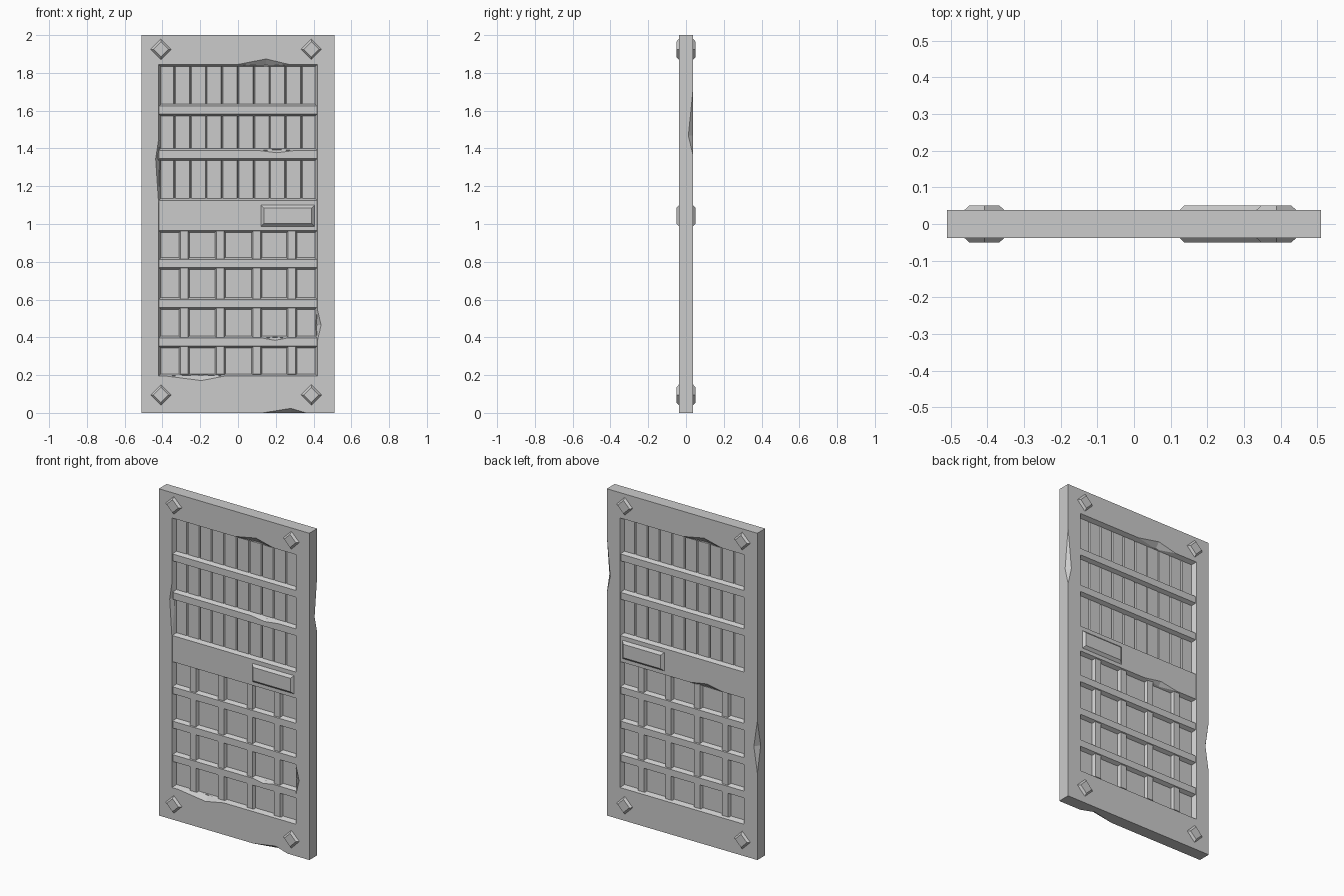
import bpy
import bmesh
from mathutils import Vector

cube = bpy.data.objects.get("Cube")
if cube:
    bpy.data.objects.remove(cube, do_unlink=True)

grey = bpy.data.materials.new("stone_grey")
grey.use_nodes = True
colour = (0.6, 0.6, 0.6, 1)
grey.diffuse_color = colour
grey.node_tree.nodes["Principled BSDF"].inputs["Base Color"].default_value = colour

HALF = 0.038          # half thickness of the frame
W, TOP = 0.51, 2.0    # outer half width and height
IN_X, IN_LO, IN_HI = 0.42, 0.195, 1.845   # opening
CORE = 0.012          # half thickness of the recessed boards


def finish(name, bm):
    bmesh.ops.recalc_face_normals(bm, faces=bm.faces)
    mesh = bpy.data.meshes.new(name)
    bm.to_mesh(mesh)
    bm.free()
    mesh.materials.append(grey)
    obj = bpy.data.objects.new(name, mesh)
    bpy.context.collection.objects.link(obj)
    return obj


def loft(name, rings, closed=False):
    """Join rectangular rings (x0, x1, z0, z1, y) into a solid."""
    bm = bmesh.new()
    loops = [[bm.verts.new(p) for p in
              ((x0, y, z0), (x1, y, z0), (x1, y, z1), (x0, y, z1))]
             for x0, x1, z0, z1, y in rings]
    pairs = list(zip(loops, loops[1:]))
    if closed:
        pairs.append((loops[-1], loops[0]))
    else:
        bm.faces.new(loops[0])
        bm.faces.new(loops[-1])
    for a, b in pairs:
        for i in range(4):
            j = (i + 1) % 4
            bm.faces.new((a[i], a[j], b[j], b[i]))
    return finish(name, bm)


def bar(name, x0, x1, z0, z1, face, base, slope):
    """Two-sided slab whose edges slope outwards from each face to its base."""
    s = slope
    wide = (x0 - s, x1 + s, z0 - s, z1 + s)
    flat = (x0, x1, z0, z1)
    return loft(name, [flat + (-face,), wide + (-base,),
                       wide + (base,), flat + (face,)])


def chip(target, a, b, t, u, v):
    """Knock a wedge out of the edge a-b; u and v reach along its two faces."""
    a, b, u, v = Vector(a), Vector(b), Vector(u), Vector(v)
    p = a.lerp(b, t)
    bm = bmesh.new()
    for q in (a, b, p + u - v * 0.2, p + v - u * 0.2, p - u - v):
        bm.verts.new(q)
    bmesh.ops.convex_hull(bm, input=bm.verts)
    cutter = finish("chip_cutter", bm)
    cutter.hide_render = True
    mod = target.modifiers.new("chip", "BOOLEAN")
    mod.operation = "DIFFERENCE"
    mod.solver = "EXACT"
    mod.object = cutter
    bpy.context.view_layer.objects.active = target
    bpy.ops.object.modifier_apply(modifier=mod.name)
    bpy.data.objects.remove(cutter, do_unlink=True)


# Frame with an opening that narrows towards the middle
outer = (-W, W, 0, TOP)
hole = (-IN_X, IN_X, IN_LO, IN_HI)
lip = 0.012
narrow = (-IN_X + lip, IN_X - lip, IN_LO + lip, IN_HI - lip)
frame = loft("frame", [outer + (-HALF,), outer + (HALF,), hole + (HALF,),
                       narrow + (CORE,), narrow + (-CORE,), hole + (-HALF,)],
             closed=True)

# Worn chips on the frame edges
chip(frame, (W, HALF, 1.36), (W, HALF, 1.72), 0.3, (-0.03, 0, 0), (0, -0.032, 0))
chip(frame, (-W, HALF, 0.53), (-W, HALF, 0.85), 0.5, (0.03, 0, 0), (0, -0.04, 0))
chip(frame, (0.13, -HALF, 0), (0.36, -HALF, 0), 0.65, (0, 0, 0.03), (0, 0.04, 0))
chip(frame, (0, -HALF, IN_HI), (0.27, -HALF, IN_HI), 0.55, (0, 0, 0.036), (0, 0.03, 0))
chip(frame, (-0.27, HALF, IN_HI), (0, HALF, IN_HI), 0.45, (0, 0, 0.036), (0, -0.03, 0))
chip(frame, (-0.38, -HALF, IN_LO), (-0.07, -HALF, IN_LO), 0.6, (0, 0, -0.03), (0, 0.03, 0))
chip(frame, (-IN_X, -HALF, 1.1), (-IN_X, -HALF, 1.45), 0.7, (-0.02, 0, 0), (0, 0.03, 0))
chip(frame, (IN_X, -HALF, 0.38), (IN_X, -HALF, 0.55), 0.5, (0.025, 0, 0), (0, 0.03, 0))

# Upper planks and lower backing board
count = 10
step = 2 * IN_X / count
for i in range(count):
    x = -IN_X + i * step
    bar(f"plank_{i + 1}", x + 0.005, x + step - 0.005, 1.05, IN_HI,
        CORE, CORE - 0.008, 0.005)
bar("lower_board", -IN_X, IN_X, IN_LO, 1.05, CORE, CORE - 0.004, 0)

# Horizontal rails and the wide middle panel
FACE = 0.035
rails = [bar(f"rail_{i + 1}", -IN_X + 0.003, IN_X - 0.003, z - 0.021, z + 0.021,
             FACE, CORE - 0.002, 0.012)
         for i, z in enumerate((0.375, 0.58, 0.79, 1.368, 1.603))]
panel = bar("middle_panel", -IN_X + 0.002, IN_X - 0.002, 0.965, 1.125,
            FACE + 0.001, CORE - 0.002, 0.012)
chip(rails[3], (0.11, -FACE, 1.389), (0.3, -FACE, 1.389), 0.5,
     (0, 0, -0.015), (0, 0.02, 0))
chip(rails[0], (0.13, -FACE, 0.396), (0.26, -FACE, 0.396), 0.5,
     (0, 0, -0.015), (0, 0.02, 0))
chip(panel, (-0.28, FACE + 0.001, 0.965), (-0.05, FACE + 0.001, 0.965), 0.5,
     (0, 0, 0.025), (0, -0.02, 0))

# Upright bars in the lower half
for i, x in enumerate((-0.285, -0.095, 0.1, 0.285)):
    bar(f"upright_{i + 1}", x - 0.02, x + 0.02, IN_LO + 0.01, 0.98,
        FACE - 0.006, CORE - 0.002, 0.009)

# Handle plate on both faces
bar("handle_plate", 0.137, 0.39, 1.003, 1.085, 0.051, HALF - 0.004, 0.017)

# Diamond studs in the corners of both faces
for side, x in (("right", -0.408), ("left", 0.388)):
    for level, z in (("lower", 0.095), ("upper", 1.925)):
        bm = bmesh.new()
        loops = []
        for y, r in ((-0.051, 0.04), (-HALF + 0.004, 0.059),
                     (HALF - 0.004, 0.059), (0.051, 0.04)):
            loops.append([bm.verts.new((x + dx * r, y, z + dz * r))
                          for dx, dz in ((1, 0), (0, 1), (-1, 0), (0, -1))])
        for a, b in zip(loops, loops[1:]):
            for i in range(4):
                j = (i + 1) % 4
                bm.faces.new((a[i], a[j], b[j], b[i]))
        bm.faces.new(loops[0])
        bm.faces.new(loops[-1])
        finish(f"{level}_{side}_stud", bm)
